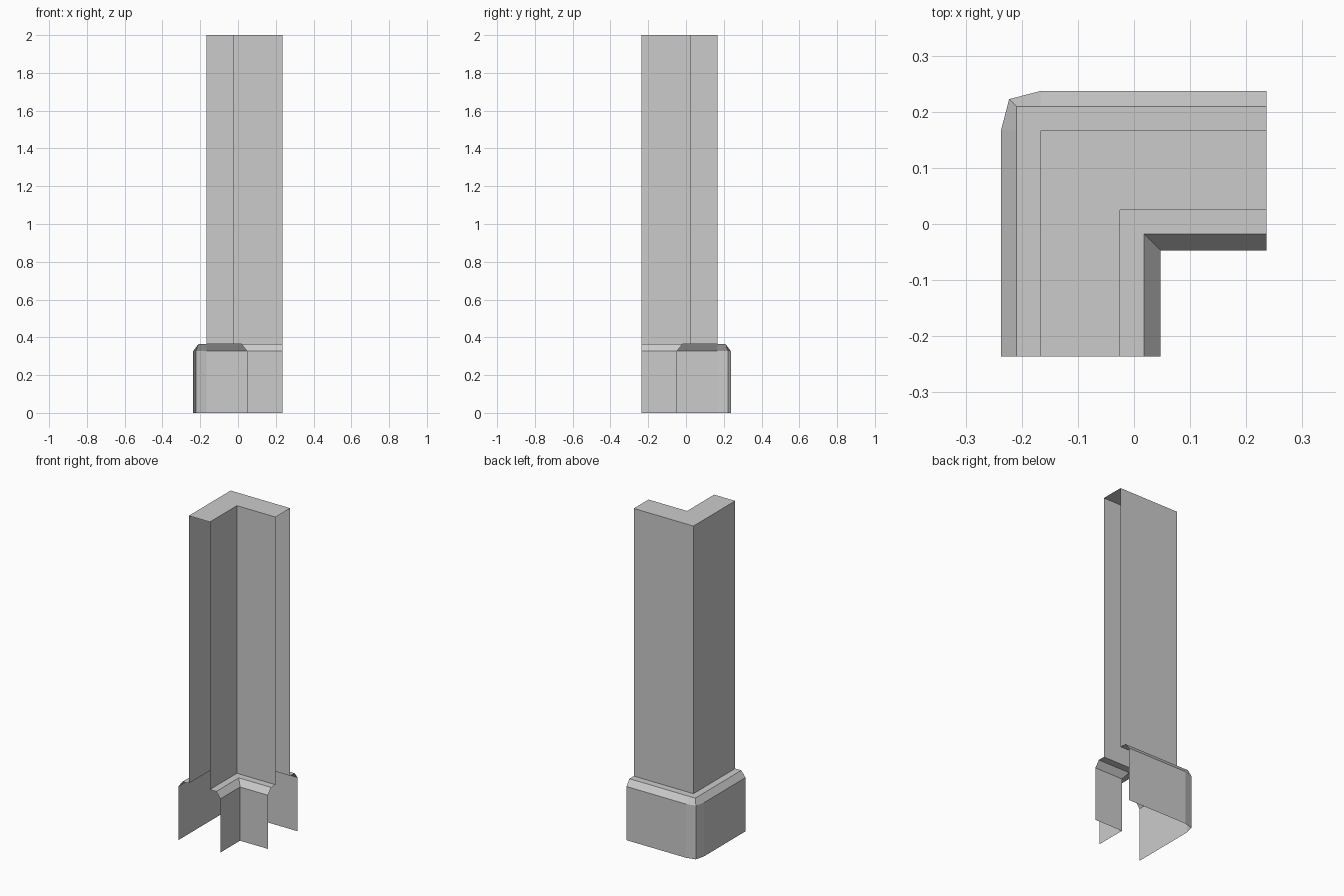
import bpy, bmesh

if "Cube" in bpy.data.objects:
    bpy.data.objects.remove(bpy.data.objects["Cube"])

E = 0.236             # open ends of both arms
Z_BASE, Z_LEDGE, Z_TOP = 0.328, 0.365, 2.0


def corner(d):
    """L-shaped plan line whose corner sits at (-d, d)."""
    return [(-d, -E), (-d, d), (E, d)]


def loft(name, rows, flip=False):
    """Open sheet through rows of (plan points, height)."""
    bm = bmesh.new()
    rings = [[bm.verts.new((x, y, z)) for x, y in pts] for pts, z in rows]
    for a, b in zip(rings, rings[1:]):
        for i in range(len(a) - 1):
            f = bm.faces.new((a[i], b[i], b[i + 1], a[i + 1]))
            if flip:
                f.normal_flip()
    me = bpy.data.meshes.new(name)
    bm.to_mesh(me)
    bm.free()
    ob = bpy.data.objects.new(name, me)
    bpy.context.collection.objects.link(ob)
    return ob


# Wall: outer face, flat top, inner face; ends and underside stay open
loft("corner_wall", [(corner(0.167), Z_LEDGE), (corner(0.167), Z_TOP),
                     (corner(-0.0 + 0.025), Z_TOP), (corner(0.025), Z_LEDGE)])

# Outer skirting with softened corner, sloped lip and ledge to the wall
half = [(-0.237, -E), (-0.237, 0.167)]
foot = half + [(-0.2225, 0.2225)] + [(-y, -x) for x, y in reversed(half)]
lip = [(-0.209, -E), (-0.209, 0.167), (-0.209, 0.209), (-0.167, 0.209), (E, 0.209)]
back = [(-0.167, -E), (-0.167, 0.16), (-0.167, 0.167), (-0.16, 0.167), (E, 0.167)]
loft("outer_skirting", [(foot, 0), (foot, Z_BASE), (lip, Z_LEDGE), (back, Z_LEDGE)])

# Inner skirting with sharp corner
loft("inner_skirting", [(corner(-0.047), 0), (corner(-0.047), Z_BASE),
                        (corner(-0.018), Z_LEDGE), (corner(0.025), Z_LEDGE)], flip=True)
